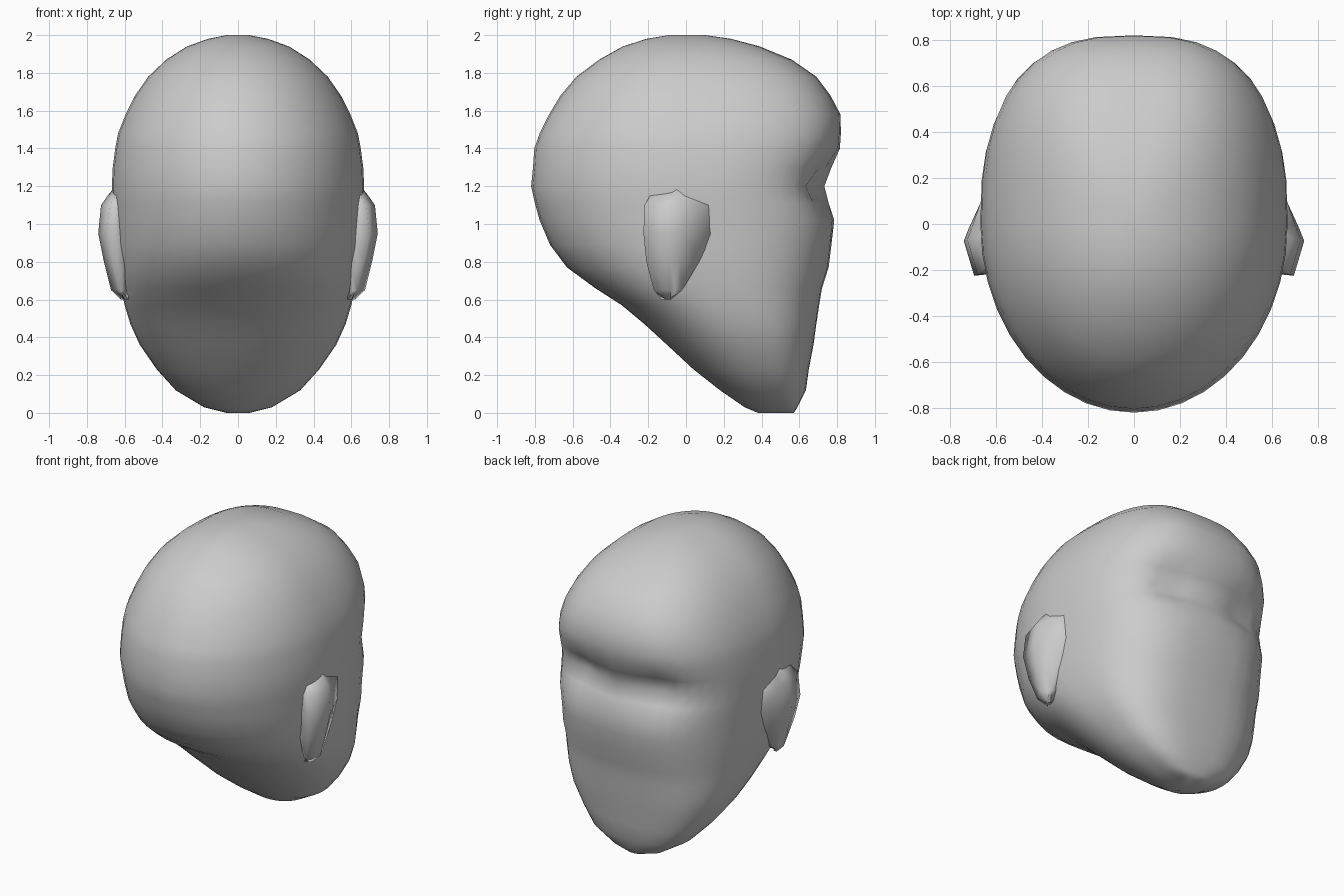
import bpy, bmesh, math

# Head slices: z, rear y, face y, half width, y of widest point
SLICES = [
    (0.00, 0.38, 0.57, 0.06, 0.50),
    (0.03, 0.31, 0.59, 0.18, 0.48),
    (0.12, 0.18, 0.635, 0.33, 0.44),
    (0.23, 0.04, 0.65, 0.43, 0.38),
    (0.36, -0.10, 0.675, 0.52, 0.31),
    (0.47, -0.22, 0.69, 0.57, 0.24),
    (0.57, -0.34, 0.705, 0.60, 0.16),
    (0.66, -0.48, 0.72, 0.62, 0.10),
    (0.77, -0.63, 0.755, 0.64, 0.04),
    (0.89, -0.72, 0.77, 0.65, 0.00),
    (1.02, -0.775, 0.785, 0.657, 0.00),
    (1.11, -0.80, 0.757, 0.663, 0.00),
    (1.20, -0.82, 0.735, 0.668, 0.00),
    (1.30, -0.81, 0.772, 0.663, 0.00),
    (1.40, -0.803, 0.815, 0.65, 0.00),
    (1.48, -0.775, 0.82, 0.635, 0.00),
    (1.58, -0.725, 0.818, 0.595, 0.00),
    (1.68, -0.665, 0.765, 0.545, 0.00),
    (1.78, -0.58, 0.69, 0.475, 0.00),
    (1.87, -0.46, 0.56, 0.38, 0.00),
    (1.94, -0.335, 0.39, 0.27, 0.00),
    (1.98, -0.21, 0.24, 0.16, 0.00),
    (2.00, -0.09, 0.10, 0.06, 0.00),
]
N = 40


def spow(v, p):
    return math.copysign(abs(v) ** p, v)


def finish(name, bm):
    bmesh.ops.recalc_face_normals(bm, faces=bm.faces)
    me = bpy.data.meshes.new(name)
    bm.to_mesh(me)
    bm.free()
    for p in me.polygons:
        p.use_smooth = True
    ob = bpy.data.objects.new(name, me)
    bpy.context.collection.objects.link(ob)
    return ob


# Head: rounded skull at the rear, squarer face, with two soft eye sockets
bm = bmesh.new()
rings = []
for z, y0, y1, w, yc in SLICES:
    ring = []
    for i in range(N):
        a = 2 * math.pi * i / N
        c, s = math.cos(a), math.sin(a)
        e = 2 / 2.75 if s > 0 else 2 / (2.0 if z > 0.7 else 2.2)
        x = w * spow(c, e)
        y = yc + (y1 - yc if s > 0 else yc - y0) * spow(s, e)
        if s > 0:
            dx, dz = (abs(x) - 0.27) / 0.15, (z - 1.21) / 0.12
            y -= 0.07 * math.exp(-dx * dx - dz * dz)
        ring.append(bm.verts.new((x, y, z)))
    rings.append(ring)
for r, q in zip(rings, rings[1:]):
    for i in range(N):
        j = (i + 1) % N
        bm.faces.new((r[i], r[j], q[j], q[i]))
bm.faces.new(rings[0])
bm.faces.new(rings[-1])
finish("head", bm)

# Ears: outline of (z, front y, rear y, outer x), wedge-shaped and mirrored
EAR = [(0.60, -0.10, -0.13, 0.62), (0.65, -0.02, -0.17, 0.672),
       (0.80, 0.07, -0.21, 0.71), (0.95, 0.14, -0.225, 0.74),
       (1.10, 0.16, -0.22, 0.725), (1.15, 0.12, -0.19, 0.69),
       (1.20, 0.02, -0.10, 0.65)]
for side, name in ((1, "ear_right"), (-1, "ear_left")):
    bm = bmesh.new()
    rows = []
    for z, yf, yr, xo in EAR:
        pts = [(0.58, yf), (0.645, yf), (xo - 0.025, yf * 0.4 + yr * 0.3),
               (xo, yf * 0.2 + yr * 0.45), (xo - 0.045, yr),
               (0.60, yr + 0.01)]
        rows.append([bm.verts.new((side * min(x, xo), y, z)) for x, y in pts])
    for r, q in zip(rows, rows[1:]):
        for i in range(6):
            j = (i + 1) % 6
            bm.faces.new((r[i], r[j], q[j], q[i]))
    bm.faces.new(rows[0])
    bm.faces.new(rows[-1])
    finish(name, bm)
